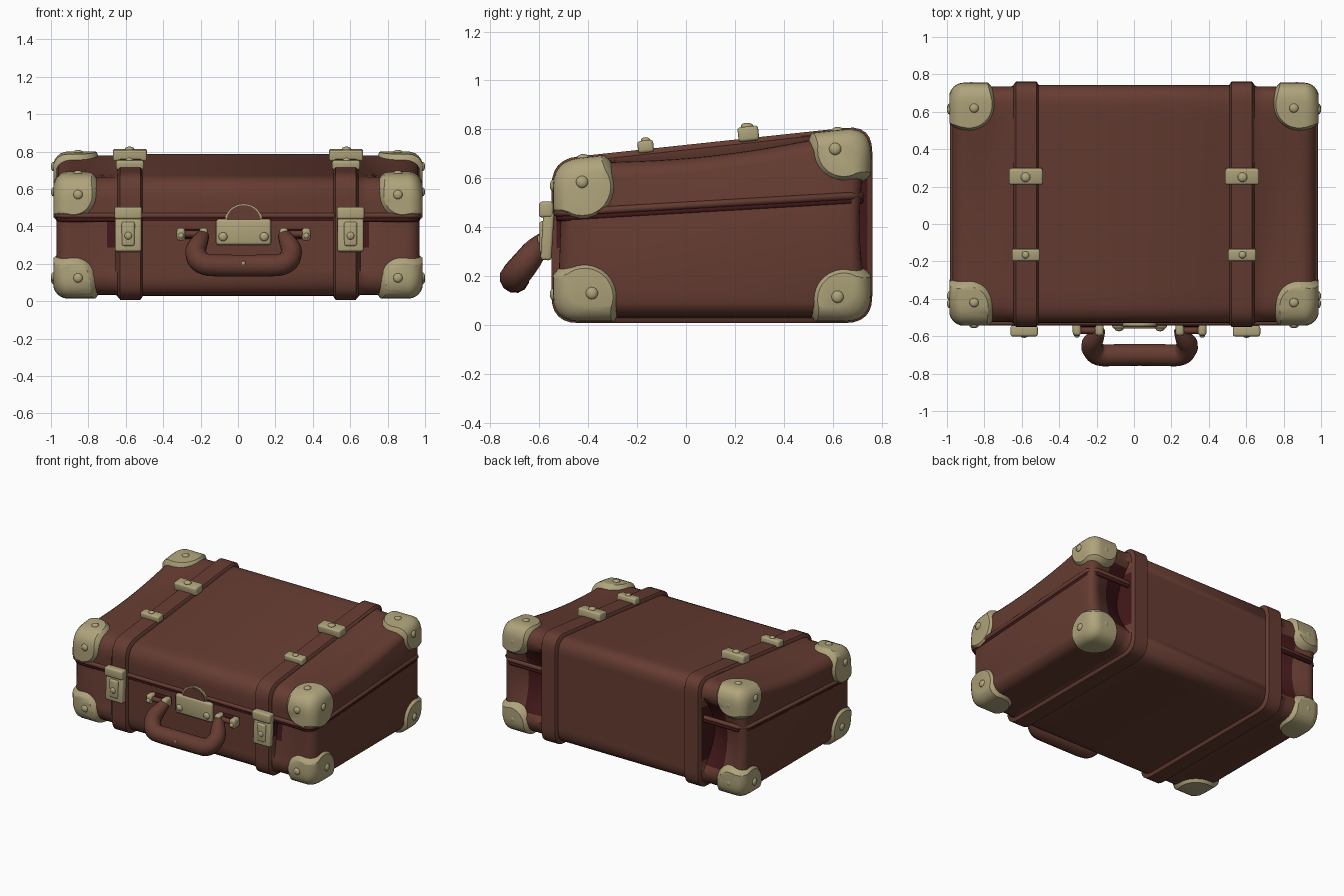
import bpy, bmesh, math
from mathutils import Vector, Matrix

if "Cube" in bpy.data.objects:
    bpy.data.objects.remove(bpy.data.objects["Cube"])


def material(name, rgb):
    m = bpy.data.materials.new(name)
    m.diffuse_color = (*rgb, 1)
    m.use_nodes = True
    m.node_tree.nodes["Principled BSDF"].inputs["Base Color"].default_value = m.diffuse_color
    return m


BROWN = material("brown leather", (0.13, 0.045, 0.031))
MAROON = material("dark maroon lining", (0.055, 0.009, 0.01))
BRASS = material("aged brass", (0.43, 0.37, 0.2))


def finish(ob, angle=40):
    bpy.ops.object.select_all(action='DESELECT')
    ob.select_set(True)
    bpy.context.view_layer.objects.active = ob
    bpy.ops.object.shade_smooth_by_angle(angle=math.radians(angle))
    return ob


def make(name, bm, *mats, angle=40):
    me = bpy.data.meshes.new(name)
    bmesh.ops.recalc_face_normals(bm, faces=bm.faces)
    bm.to_mesh(me)
    bm.free()
    for m in mats:
        me.materials.append(m)
    ob = bpy.data.objects.new(name, me)
    bpy.context.collection.objects.link(ob)
    return finish(ob, angle)


def profile(off, r=0.11, arc=6, div=14):
    """Wedge-shaped case outline in y,z; returns (y, z, edge, t)."""
    c = [Vector(p) for p in ((-0.53 - off, 0.028 - off), (0.742 + off, 0.028 - off),
                             (0.742 + off, 0.798 + off), (-0.53 - off, 0.658 + off))]
    pts = []
    for i in range(4):
        p, q, o = c[i], c[(i + 1) % 4], c[i - 1]
        a, b = p + (o - p).normalized() * r, p + (q - p).normalized() * r
        e = q + (p - q).normalized() * r
        for k in range(arc):
            s = k / arc
            v = a * (1 - s) ** 2 + p * 2 * s * (1 - s) + b * s * s
            pts.append((v.x, v.y, -1, 0))
        for k in range(div):
            v = b.lerp(e, k / div)
            pts.append((v.x, v.y, i, k / div))
    return pts


def loft(name, sections, mats, dent=False):
    bm = bmesh.new()
    rings = []
    for x, off in sections:
        u = (abs(x) - 0.655) / 0.315
        ring = []
        for y, z, e, t in profile(off):
            if dent and u >= 0:
                w = math.sin(math.pi * t)
                if e == 1:                      # recessed back corners
                    y -= 0.13 * (1 - u) * w
                elif e == 2:                    # sagging lid top
                    z -= 0.03 * w * min(1, u * 3)
                elif e == 3 and 0.1 < z < 0.44:  # hollow under the lid lip
                    y += 0.05 * (1 - u) * (z - 0.1) / 0.34
            ring.append(bm.verts.new((x, y, z)))
        rings.append(ring)
    n = len(rings[0])
    for a, b in zip(rings, rings[1:]):
        for i in range(n):
            j = (i + 1) % n
            f = bm.faces.new((a[i], a[j], b[j], b[i]))
            c = f.calc_center_median()
            if dent and abs(c.x) > 0.646 and 0.13 < c.z < 0.72:
                if (0.5 < c.y < 0.715 and abs(c.x) < 0.8) or \
                   (-0.52 < c.y < -0.3 and 0.3 < c.z < 0.44 and abs(c.x) < 0.72):
                    f.material_index = 1
    bm.faces.new(rings[0])
    bm.faces.new(rings[-1])
    return make(name, bm, *mats)


def mirrored(half):
    return [(-x, o) for x, o in reversed(half)] + half


def end_round(xend, off, r=0.08):
    return [(xend - r + r * math.sin(a), off - r * (1 - math.cos(a)))
            for a in [math.radians(k * 15) for k in range(6)]]


# case body with rounded ends
half = [(0.645, 0), (0.655, -0.006), (0.7, -0.006), (0.75, -0.006), (0.8, -0.006), (0.85, -0.006)]
loft("case_body", mirrored(half + end_round(0.972, -0.006)), (BROWN, MAROON), dent=True)

# leather straps wrapped round the case
for s in (-1, 1):
    loft("strap", [(s * x, o) for x, o in ((0.51, 0.004), (0.522, 0.02), (0.63, 0.02), (0.643, 0.004))], (BROWN,))

# brass corner caps: spheres cut to a slightly larger case shape
shell = loft("cap_shell", mirrored([(0.7, 0.014)] + end_round(0.989, 0.014)), (BRASS,))
bm = bmesh.new()
for s in (-1, 1):
    for y, z, r in ((-0.425, 0.565, 0.157), (-0.415, 0.115, 0.157), (0.645, 0.715, 0.15), (0.645, 0.105, 0.15)):
        bmesh.ops.create_uvsphere(bm, u_segments=36, v_segments=20, radius=r,
                                  matrix=Matrix.Translation((s * 0.882, y, z)))
caps = make("corner_caps", bm, BRASS)
mod = caps.modifiers.new("trim", 'BOOLEAN')
mod.operation, mod.object, mod.solver = 'INTERSECT', shell, 'EXACT'
bpy.ops.object.modifier_apply(modifier="trim")
bpy.data.objects.remove(shell)
finish(caps)


def rivet(p, r=0.025, axis='y', mat=BRASS):
    bm = bmesh.new()
    i = 'xyz'.index(axis)
    sc = [r, r, r]
    sc[i] = 0.014
    m = Matrix.Translation(p) @ Matrix.Diagonal((*sc, 1))
    bmesh.ops.create_uvsphere(bm, u_segments=12, v_segments=8, radius=1, matrix=m)
    make("rivet", bm, mat)


def block(name, p, size, mat=BRASS, bevel=0.012, tilt=0):
    bm = bmesh.new()
    bmesh.ops.create_cube(bm, size=1)
    bmesh.ops.scale(bm, vec=size, verts=bm.verts)
    bmesh.ops.bevel(bm, geom=bm.edges[:], offset=bevel, segments=3, profile=0.5, affect='EDGES')
    bmesh.ops.transform(bm, matrix=Matrix.Translation(p) @ Matrix.Rotation(tilt, 4, 'X'), verts=bm.verts)
    return make(name, bm, mat)


def tube(name, pts, radius, mat, spline='POLY', radii=None):
    cu = bpy.data.curves.new(name, 'CURVE')
    cu.dimensions = '3D'
    cu.bevel_depth, cu.bevel_resolution, cu.use_fill_caps = radius, 4, True
    sp = cu.splines.new(spline)
    sp.points.add(len(pts) - 1)
    for i, q in enumerate(pts):
        sp.points[i].co = (*q, 1)
        sp.points[i].radius = radii[i] if radii else 1
    if spline == 'NURBS':
        sp.order_u, sp.use_endpoint_u, sp.resolution_u = 3, True, 8
    cu.materials.append(mat)
    ob = bpy.data.objects.new(name, cu)
    bpy.context.collection.objects.link(ob)
    return ob


# rivets on the corner caps
for s in (-1, 1):
    for z in (0.57, 0.125):
        rivet((s * 0.855, -0.543, z))
    for y, z in ((-0.425, 0.585), (-0.385, 0.13), (0.61, 0.72), (0.62, 0.115)):
        rivet((s * 0.986, y, z), axis='x')
    rivet((s * 0.855, -0.42, 0.685), axis='z')
    rivet((s * 0.855, 0.62, 0.796), axis='z')
    for z in (0.69, 0.125):
        rivet((s * 0.87, 0.755 - 0.01, z))

# lid lip running round the front and the ends, with dark gap beneath
for name, dz, inset, r, mat in (("lid_lip", 0, 0, 0.015, BROWN), ("lid_gap", -0.022, 0.008, 0.013, MAROON)):
    X, Y, rr = 0.969 - inset, -0.528 + inset, 0.06
    right = [(0, Y), (X - rr, Y)]
    right += [(X - rr + rr * math.sin(a), Y + rr - rr * math.cos(a)) for a in [k * math.pi / 12 for k in range(1, 7)]]
    right += [(X, 0.67)] + [(X - 0.05, 0.715), (0.65, 0.715)]
    path = [(-x, y) for x, y in reversed(right[1:])] + right
    tube(name, [(x, y, 0.458 + dz + (y + 0.53) * 0.058) for x, y in path], r, mat)

# front clasps and the keepers on top of the straps
for cx in (-0.587, 0.602):
    block("clasp_plate", (cx, -0.567, 0.365), (0.14, 0.045, 0.2), tilt=-0.06)
    block("clasp_head", (cx, -0.572, 0.472), (0.146, 0.058, 0.065))
    block("clasp_rib", (cx, -0.585, 0.36), (0.07, 0.03, 0.13))
    rivet((cx, -0.603 + 0.008, 0.35), 0.022)
for s in (-1, 1):
    t = math.atan(0.11)
    block("front_keeper", (s * 0.578, -0.165, 0.73), (0.15, 0.065, 0.05), tilt=t)
    block("rear_keeper", (s * 0.578, 0.255, 0.782), (0.182, 0.085, 0.06), tilt=t)
    rivet((s * 0.58, -0.165, 0.754), 0.02, 'z')
    rivet((s * 0.58, 0.25, 0.813), 0.026, 'z')

# lock plate with arched tab
block("lock_plate", (0.03, -0.542, 0.37), (0.295, 0.035, 0.14), bevel=0.016)
for x in (-0.08, 0.14):
    rivet((x, -0.56, 0.345), 0.024)
for name, r, y, mat in (("tab_rim", 0.1, -0.534, BRASS), ("tab_face", 0.091, -0.538, BROWN)):
    bm = bmesh.new()
    m = Matrix.Translation((0.03, y, 0.43)) @ Matrix.Diagonal((1, 1, 0.92, 1)) @ Matrix.Rotation(math.pi / 2, 4, 'X')
    bmesh.ops.create_cone(bm, cap_ends=True, segments=32, radius1=r, radius2=r, depth=0.024, matrix=m)
    make(name, bm, mat)

# carrying handle, its mounts and stud
side = [(0.215, -0.565, 0.355), (0.235, -0.61, 0.32), (0.265, -0.65, 0.26), (0.225, -0.705, 0.195), (0.12, -0.7, 0.19)]
path = [(0.03 - x, y, z) for x, y, z in side] + [(0.03 + x, y, z) for x, y, z in reversed(side)]
tube("handle", path, 0.06, BROWN, 'NURBS', [0.55, 0.8, 0.95, 1, 1, 1, 1, 0.95, 0.8, 0.55])
block("handle_stud", (0.03, -0.756, 0.205), (0.018, 0.008, 0.018), bevel=0.002)
for s in (-1, 1):
    for d in (0.215 - 0.0, 0.335):
        block("handle_mount", (0.03 + s * d, -0.562, 0.358), (0.045, 0.07, 0.068), bevel=0.016)
        rivet((0.03 + s * d, -0.594, 0.35), 0.016)
    block("mount_base", (0.03 + s * 0.275, -0.537, 0.36), (0.16, 0.025, 0.055), MAROON, bevel=0.006)
    tube("mount_pin", [(0.03 + s * 0.2, -0.57, 0.36), (0.03 + s * 0.35, -0.57, 0.36)], 0.018, BROWN)
